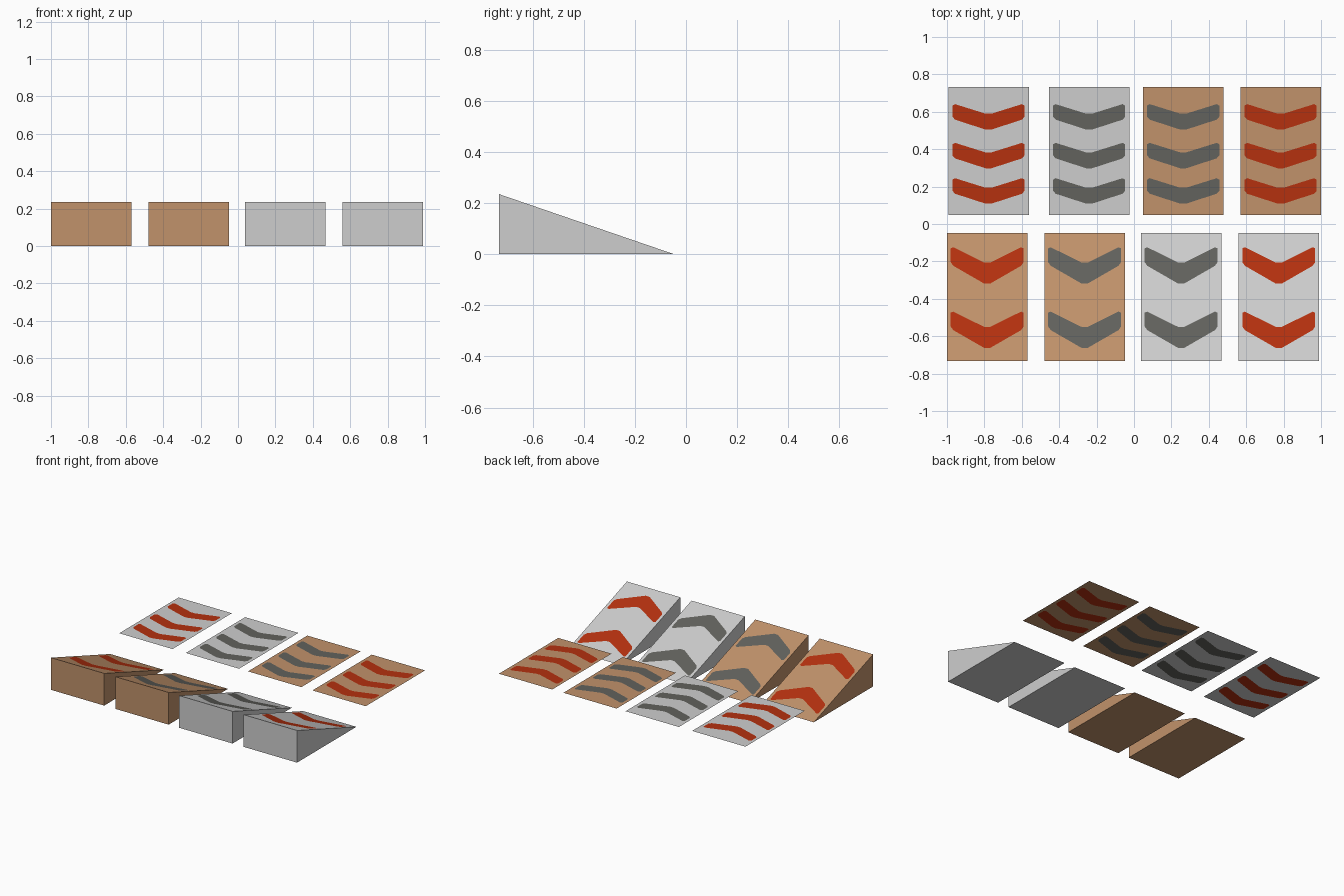
import bpy, bmesh

if "Cube" in bpy.data.objects:
    bpy.data.objects.remove(bpy.data.objects["Cube"])


def srgb(*c):
    return tuple((v / 255 / 12.92 if v < 11 else ((v / 255 + 0.055) / 1.055) ** 2.4) for v in c) + (1,)


def material(name, *c):
    m = bpy.data.materials.new(name)
    m.diffuse_color = srgb(*c)
    m.use_nodes = True
    m.node_tree.nodes["Principled BSDF"].inputs["Base Color"].default_value = m.diffuse_color
    return m


CONCRETE = material("light_concrete", 206, 206, 206)
CLAY = material("brown_clay", 193, 146, 107)
RED = material("red_paint", 181, 49, 15)
GREY = material("grey_paint", 98, 98, 93)

W, Y_NEAR, Y_FAR, RISE = 0.431, 0.047, 0.732, 0.235


def tile(name, x0, y0, y1, height, chevrons, half, cx, base, paint, wedge):
    """Rectangle cut by chevrons; each chevron = (side_low, side_high, mid_low, mid_high)."""
    bm = bmesh.new()
    x1, xc = x0 + W, x0 + cx
    # columns as (x, share of the way to the point, corner rounding)
    cols = [(xc - half, 0, 0.012), (xc - half + 0.014, 0.07, 0), (xc - 0.016, 0.95, 0),
            (xc + 0.016, 0.95, 0), (xc + half - 0.014, 0.07, 0), (xc + half, 0, 0.012)]
    grid = []
    for x, t, r in cols:
        ys = [y0]
        for sl, sh, ml, mh in chevrons:
            ys += [sl + (ml - sl) * t + r, sh + (mh - sh) * t - r]
        grid.append([bm.verts.new((x, y, height(y))) for y in ys + [y1]])
    # painted and plain strips between the columns
    for a, b in zip(grid, grid[1:]):
        for i in range(len(a) - 1):
            f = bm.faces.new((a[i], b[i], b[i + 1], a[i + 1]))
            f.material_index = i % 2
    # plain side margins
    l0, l1, r0, r1 = (bm.verts.new((x, y, height(y))) for x in (x0, x1) for y in (y0, y1))
    bm.faces.new([l0] + grid[0] + [l1])
    bm.faces.new([r1] + grid[-1][::-1] + [r0])
    # solid body under a ramp
    if wedge:
        bl, br = bm.verts.new((x0, y0, 0)), bm.verts.new((x1, y0, 0))
        bm.faces.new([bl, br, r0] + [c[0] for c in grid[::-1]] + [l0])
        bm.faces.new([br, bl, l1] + [c[-1] for c in grid] + [r1])
        bm.faces.new((bl, l0, l1))
        bm.faces.new((br, r1, r0))
        bmesh.ops.recalc_face_normals(bm, faces=bm.faces[:])
    me = bpy.data.meshes.new(name)
    bm.to_mesh(me)
    bm.free()
    me.materials.append(base)
    me.materials.append(paint)
    bpy.context.collection.objects.link(bpy.data.objects.new(name, me))


def slope(y):
    return RISE * (-Y_NEAR - y) / (Y_FAR - Y_NEAR)


def level(y):
    return RISE / 2


# wedge ramps along the front
ramp_marks = [(-0.56, -0.462, -0.668, -0.555), (-0.216, -0.118, -0.324, -0.211)]
for i, (x, base, paint) in enumerate([(-1.0, CLAY, RED), (-0.479, CLAY, GREY),
                                      (0.037, CONCRETE, GREY), (0.559, CONCRETE, RED)]):
    tile(f"ramp_{i + 1}", x, -Y_FAR, -Y_NEAR, slope, ramp_marks, 0.195, 0.215, base, paint, True)

# flat floating panels along the back
panel_marks = [(0.562 - d, 0.645 - d, 0.502 - d, 0.587 - d) for d in (0.396, 0.207, 0)]
for i, (x, base, paint) in enumerate([(-0.993, CONCRETE, RED), (-0.455, CONCRETE, GREY),
                                      (0.048, CLAY, GREY), (0.569, CLAY, RED)]):
    tile(f"panel_{i + 1}", x, Y_NEAR, Y_FAR, level, panel_marks, 0.193, 0.215, base, paint, False)
